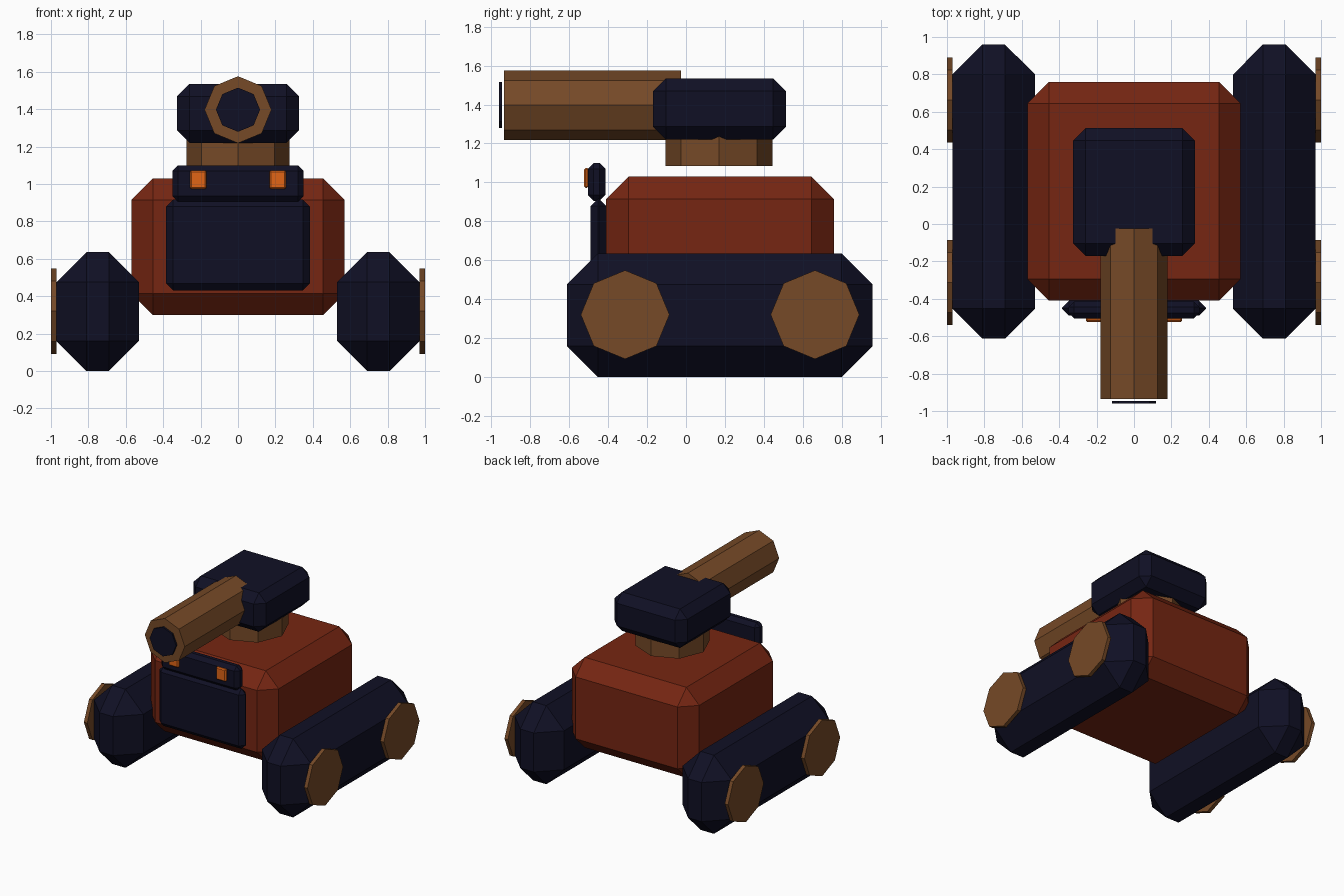
import bpy, math
from mathutils import Matrix

if "Cube" in bpy.data.objects:
    bpy.data.objects.remove(bpy.data.objects["Cube"])


def material(name, rgb):
    m = bpy.data.materials.new(name)
    m.diffuse_color = (*rgb, 1)
    m.use_nodes = True
    m.node_tree.nodes["Principled BSDF"].inputs["Base Color"].default_value = m.diffuse_color
    return m


NAVY = material("dark navy", (0.005, 0.005, 0.018))
RUST = material("rust red", (0.18, 0.019, 0.006))
BRONZE = material("bronze brown", (0.18, 0.067, 0.020))
ORANGE = material("glowing orange", (0.75, 0.13, 0.008))


def box(name, lo, hi, bevel, mat):
    """Chamfered box between two corners."""
    bpy.ops.mesh.primitive_cube_add(size=1)
    ob = bpy.context.object
    ob.name = name
    size = [b - a for a, b in zip(lo, hi)]
    ob.data.transform(Matrix.Diagonal((*size, 1)))
    ob.location = [(a + b) / 2 for a, b in zip(lo, hi)]
    ob.data.materials.append(mat)
    mod = ob.modifiers.new("chamfer", "BEVEL")
    mod.width, mod.segments = bevel, 1
    return ob


def octagon(name, axis, centre, radius, depth, mat):
    """Eight-sided cylinder along an axis, with corners on the other axes."""
    bpy.ops.mesh.primitive_cylinder_add(vertices=8, radius=radius, depth=depth, location=centre)
    ob = bpy.context.object
    ob.name = name
    if axis == "x":
        ob.rotation_euler = (0, math.pi / 2, 0)
    elif axis == "y":
        ob.rotation_euler = (math.pi / 2, 0, 0)
    ob.data.materials.append(mat)
    return ob


# Hull
box("hull", (-0.57, -0.41, 0.30), (0.57, 0.76, 1.03), 0.115, RUST)

# Front hatch and eye panel
box("front_hatch", (-0.385, -0.49, 0.43), (0.385, -0.41, 0.917), 0.038, NAVY)
box("eye_panel", (-0.35, -0.505, 0.905), (0.35, -0.415, 1.10), 0.03, NAVY)

for side, label in ((-1, "left"), (1, "right")):
    # Eye lights
    xs = sorted((side * 0.168, side * 0.257))
    box(label + "_eye", (xs[0], -0.525, 0.972), (xs[1], -0.50, 1.073), 0.008, ORANGE)
    # Tracks with hub caps
    xs = sorted((side * 0.53, side * 0.97))
    box(label + "_track", (xs[0], -0.613, 0), (xs[1], 0.96, 0.635), 0.16, NAVY)
    for y, end in ((-0.313, "front"), (0.663, "rear")):
        octagon(f"{label}_{end}_hub", "x", (side * 0.985, y, 0.32), 0.228, 0.03, BRONZE)

# Turret: neck, head, barrel and muzzle disc
octagon("turret_neck", "z", (0, 0.17, 1.175), 0.275, 0.18, BRONZE)
box("turret_head", (-0.325, -0.17, 1.22), (0.325, 0.513, 1.535), 0.066, NAVY)
octagon("barrel", "y", (0, -0.48, 1.397), 0.179, 0.91, BRONZE)
octagon("muzzle_disc", "y", (0, -0.953, 1.397), 0.118, 0.015, NAVY)
